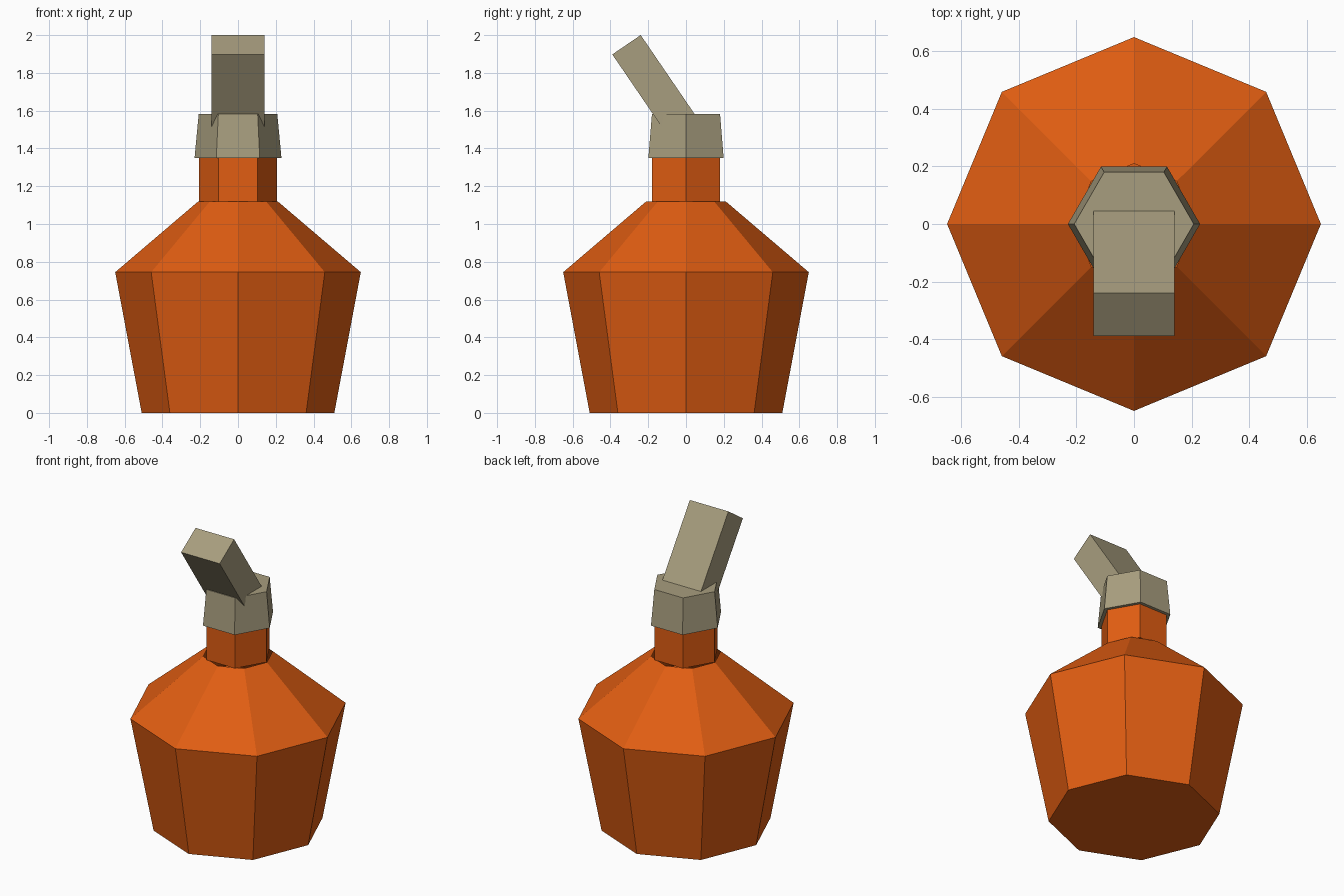
import bpy, bmesh, math
from mathutils import Vector

if "Cube" in bpy.data.objects:
    bpy.data.objects.remove(bpy.data.objects["Cube"], do_unlink=True)


def material(name, rgb):
    mat = bpy.data.materials.new(name)
    mat.use_nodes = True
    mat.diffuse_color = (*rgb, 1)
    mat.node_tree.nodes["Principled BSDF"].inputs["Base Color"].default_value = (*rgb, 1)
    return mat


def finish(name, bm, mat):
    mesh = bpy.data.meshes.new(name)
    bm.to_mesh(mesh)
    bm.free()
    mesh.materials.append(mat)
    obj = bpy.data.objects.new(name, mesh)
    bpy.context.collection.objects.link(obj)
    return obj


def lathe(name, profile, sides, mat, closed_top=True):
    """Faceted solid from (radius, height) rings, with a corner on +x."""
    bm = bmesh.new()
    rings = []
    for radius, z in profile:
        angles = [math.tau * i / sides for i in range(sides)]
        rings.append([bm.verts.new((radius * math.cos(a), radius * math.sin(a), z))
                      for a in angles])
    for low, high in zip(rings, rings[1:]):
        for i in range(sides):
            j = (i + 1) % sides
            bm.faces.new((low[i], low[j], high[j], high[i]))
    bm.faces.new(rings[0][::-1])
    if closed_top:
        bm.faces.new(rings[-1])
    return finish(name, bm, mat)


orange = material("burnt orange", (0.75, 0.11, 0.006))
beige = material("khaki beige", (0.39, 0.34, 0.21))

# Octagonal bottle, open at the mouth
lathe("bottle_body", [(0.51, 0), (0.65, 0.745), (0.21, 1.12)], 8, orange, closed_top=False)

# Hexagonal neck and tapered collar
lathe("bottle_neck", [(0.207, 1.12), (0.207, 1.4)], 6, orange)
lathe("cap_collar", [(0.23, 1.35), (0.208, 1.583)], 6, beige)

# Slanted spout, leaning to the front and sunk into the collar
length, width, depth = 0.6, 0.28, 0.182
bm = bmesh.new()
bmesh.ops.create_cube(bm, size=1)
bmesh.ops.scale(bm, vec=(width, depth, length), verts=bm.verts)
spout = finish("spout", bm, beige)
tilt = math.radians(34.3)
axis = Vector((0, -math.sin(tilt), math.cos(tilt)))
spout.rotation_euler.x = tilt
spout.location = Vector((0, -0.315, 1.949)) - axis * length / 2
